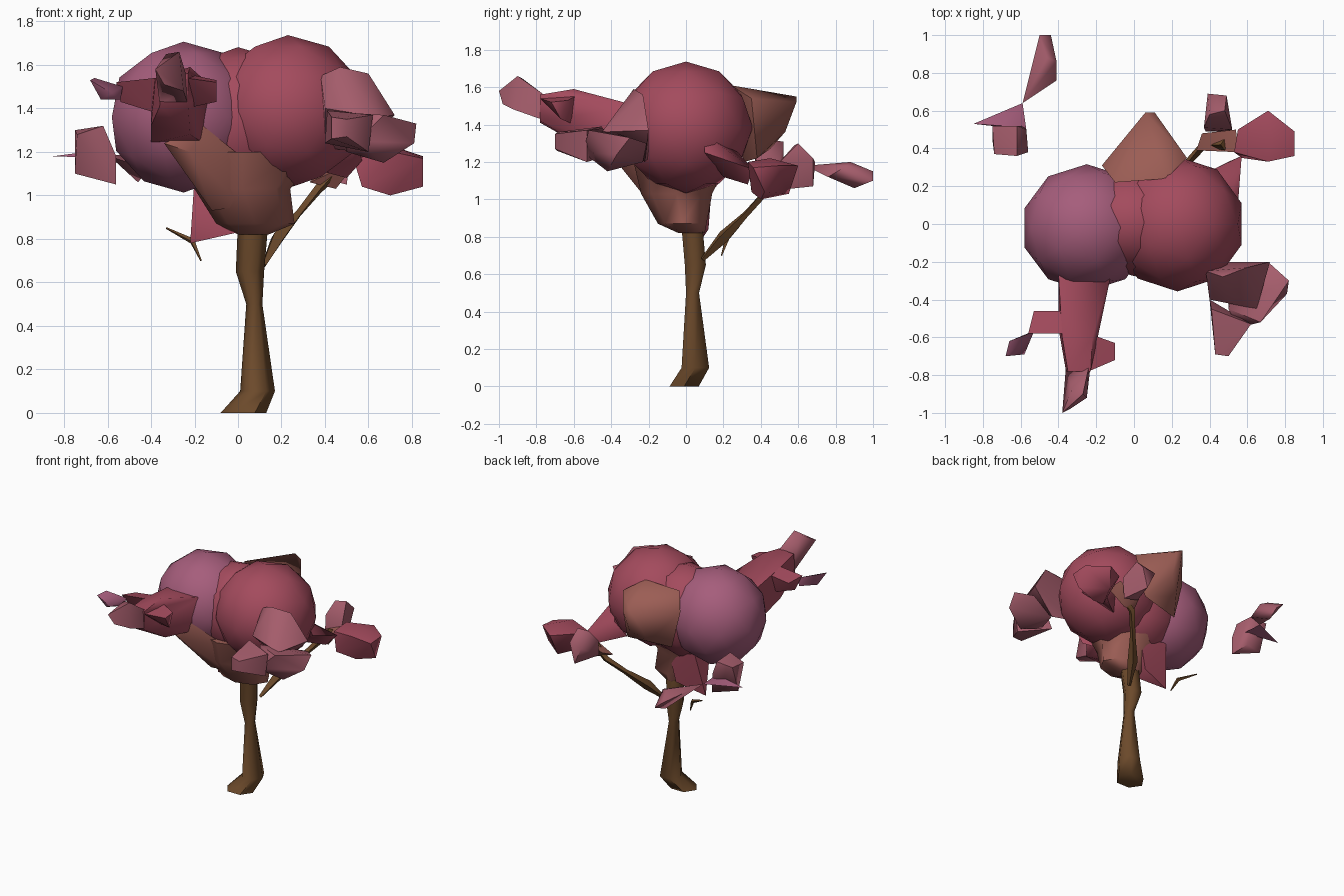
import bpy, bmesh, math
from mathutils import Vector

COLORS = {
    "bark": (0.15, 0.068, 0.024),
    "mauve": (0.38, 0.11, 0.20),
    "rose": (0.37, 0.07, 0.11),
    "pink": (0.38, 0.11, 0.15),
    "tan": (0.33, 0.11, 0.09),
}
MATS = {}
for key, c in COLORS.items():
    MATS[key] = bpy.data.materials.new(key)
    MATS[key].diffuse_color = (*c, 1)


def finish(name, bm, color, angle=65):
    bmesh.ops.recalc_face_normals(bm, faces=bm.faces)
    mesh = bpy.data.meshes.new(name)
    bm.to_mesh(mesh)
    bm.free()
    mesh.materials.append(MATS[color])
    ob = bpy.data.objects.new(name, mesh)
    bpy.context.collection.objects.link(ob)
    bpy.ops.object.select_all(action='DESELECT')
    ob.select_set(True)
    bpy.context.view_layer.objects.active = ob
    bpy.ops.object.shade_smooth_by_angle(angle=math.radians(angle))
    return ob


def hull(name, color, pts):
    """Faceted foliage chunk wrapped around a few points."""
    bm = bmesh.new()
    for p in pts:
        bm.verts.new(p)
    res = bmesh.ops.convex_hull(bm, input=bm.verts[:])
    junk = {g for g in res["geom_interior"] + res["geom_unused"] if isinstance(g, bmesh.types.BMVert)}
    bmesh.ops.delete(bm, geom=list(junk), context='VERTS')
    finish(name, bm, color)


def ball(name, color, center, radii):
    bm = bmesh.new()
    bmesh.ops.create_icosphere(bm, subdivisions=2, radius=1.02)
    for v in bm.verts:
        v.co = Vector(center) + Vector([a * b for a, b in zip(v.co, radii)])
    finish(name, bm, color)


def skin(name, color, rings):
    bm = bmesh.new()
    loops = [[bm.verts.new(p) for p in ring] for ring in rings]
    n = len(loops[0])
    for a, b in zip(loops, loops[1:]):
        for i in range(n):
            bm.faces.new((a[i], a[(i + 1) % n], b[(i + 1) % n], b[i]))
    bm.faces.new(loops[0])
    bm.faces.new(loops[-1])
    finish(name, bm, color)


def loft(name, color, sections, n=6):
    """Stacked level rings: (x, y, z, rx, ry)."""
    skin(name, color, [[(x + rx * math.cos(2 * math.pi * i / n),
                         y + ry * math.sin(2 * math.pi * i / n), z)
                        for i in range(n)] for x, y, z, rx, ry in sections])


def branch(name, color, path, n=4):
    """Tapered limb: (x, y, z, radius)."""
    pts = [Vector(p[:3]) for p in path]
    rings = []
    for k, p in enumerate(pts):
        d = pts[min(k + 1, len(pts) - 1)] - pts[max(k - 1, 0)]
        u = d.cross(Vector((0, 0, 1))).normalized()
        w = d.cross(u).normalized()
        r = path[k][3]
        rings.append([p + r * (u * math.cos(2 * math.pi * i / n) + w * math.sin(2 * math.pi * i / n))
                      for i in range(n)])
    skin(name, color, rings)


# Trunk and limbs
loft("trunk", "bark", [(0.025, -0.01, 0, 0.105, 0.09), (0.09, 0.05, 0.1, 0.08, 0.085),
                       (0.075, 0.035, 0.5, 0.037, 0.04), (0.055, 0.05, 0.65, 0.065, 0.065),
                       (0.07, 0.03, 0.88, 0.07, 0.065)])
branch("right_limb", "bark", [(0.12, 0.09, 0.68, 0.012), (0.18, 0.2, 0.80, 0.035),
                              (0.28, 0.32, 0.92, 0.018), (0.37, 0.42, 1.03, 0.022),
                              (0.48, 0.42, 1.14, 0.03)])
branch("left_limb", "bark", [(-0.17, 0.19, 0.7, 0.004), (-0.21, 0.22, 0.79, 0.014), (-0.33, 0.28, 0.85, 0.004)])

# Crown
loft("crown_base", "tan", [(0.07, 0.03, 0.82, 0.07, 0.07), (0.08, -0.02, 0.87, 0.18, 0.13),
                           (0.02, -0.05, 1.03, 0.22, 0.19), (0.02, -0.03, 1.2, 0.36, 0.25)], 8)
hull("crown_flap", "rose", [(-0.22, 0.08, 0.78), (0, 0.0, 0.83), (0, 0.12, 0.84), (-0.2, 0, 1.08),
                            (-0.17, 0.14, 1.1), (0.05, 0.13, 1.05)])
hull("crown_front_limb", "tan", [(-0.12, -0.15, 0.93), (0.02, -0.17, 0.95), (-0.2, -0.1, 1.05),
                                 (-0.22, -0.37, 1.2), (-0.34, -0.35, 1.24), (-0.16, -0.33, 1.32),
                                 (0.05, -0.2, 1.15)])
ball("crown_left", "mauve", (-0.25, -0.02, 1.36), (0.34, 0.33, 0.34))
ball("crown_right", "rose", (0.23, 0, 1.385), (0.35, 0.35, 0.345))
ball("crown_middle", "rose", (0, 0.01, 1.345), (0.32, 0.28, 0.33))
hull("crown_back_peak", "tan", [(0.06, 0.59, 1.55), (0.11, 0.59, 1.52), (-0.17, 0.31, 1.48), (-0.1, 0.22, 1.59),
                                (0.17, 0.24, 1.61), (0.28, 0.35, 1.54), (0.22, 0.38, 1.22), (-0.1, 0.31, 1.2),
                                (0.1, 0.53, 1.36), (0.0, 0.45, 1.27)])
hull("crown_right_spur", "rose", [(0.5, 0.1, 1.35), (0.55, 0.1, 1.25), (0.35, 0.2, 1.12), (0.57, 0.36, 1.16),
                                  (0.5, 0.33, 1.08), (0.4, 0.28, 1.25)])

# Front left cluster
hull("front_left_stem", "rose", [(-0.4, -0.26, 1.24), (-0.16, -0.26, 1.24), (-0.4, -0.26, 1.5),
                                 (-0.12, -0.26, 1.5), (-0.4, -0.55, 1.32), (-0.22, -0.55, 1.28),
                                 (-0.38, -0.6, 1.54), (-0.22, -0.6, 1.59), (-0.36, -0.78, 1.41),
                                 (-0.23, -0.78, 1.42), (-0.35, -0.78, 1.55), (-0.23, -0.78, 1.56)])
hull("front_left_tip", "pink", [(-0.38, -1, 1.58), (-0.34, -0.98, 1.51), (-0.25, -0.92, 1.48),
                                (-0.27, -0.9, 1.66), (-0.33, -0.88, 1.65), (-0.36, -0.75, 1.42),
                                (-0.23, -0.75, 1.42), (-0.24, -0.76, 1.56)])
hull("front_left_side", "rose", [(-0.53, -0.46, 1.5), (-0.56, -0.58, 1.52), (-0.54, -0.52, 1.43),
                                 (-0.38, -0.46, 1.52), (-0.38, -0.58, 1.54), (-0.38, -0.5, 1.38)])
hull("front_left_leaf", "mauve", [(-0.68, -0.7, 1.53), (-0.58, -0.69, 1.47), (-0.53, -0.57, 1.5),
                                  (-0.66, -0.62, 1.54), (-0.63, -0.66, 1.44), (-0.54, -0.57, 1.44)])
hull("front_left_knob", "rose", [(-0.24, -0.58, 1.56), (-0.1, -0.63, 1.53), (-0.1, -0.72, 1.52),
                                 (-0.1, -0.67, 1.43), (-0.24, -0.78, 1.54), (-0.24, -0.6, 1.4)])

# Front right cluster
hull("front_right_top", "pink", [(0.38, -0.25, 1.55), (0.47, -0.28, 1.59), (0.6, -0.23, 1.56),
                                 (0.72, -0.2, 1.37), (0.55, -0.22, 1.2), (0.4, -0.4, 1.4),
                                 (0.65, -0.45, 1.36), (0.4, -0.2, 1.22)])
hull("front_right_block", "pink", [(0.82, -0.3, 1.33), (0.81, -0.37, 1.24), (0.67, -0.52, 1.37),
                                   (0.67, -0.42, 1.15), (0.5, -0.4, 1.2), (0.55, -0.23, 1.2),
                                   (0.72, -0.21, 1.3), (0.5, -0.45, 1.38), (0.55, -0.55, 1.25)])
hull("front_right_tip", "pink", [(0.43, -0.69, 1.36), (0.5, -0.7, 1.35), (0.5, -0.7, 1.27),
                                 (0.43, -0.69, 1.26), (0.4, -0.4, 1.24), (0.6, -0.53, 1.2),
                                 (0.62, -0.53, 1.37), (0.41, -0.45, 1.39)])

# Back right cluster
hull("back_right_block", "rose", [(0.53, 0.38, 1.17), (0.57, 0.35, 1.04), (0.71, 0.33, 1.2),
                                  (0.85, 0.36, 1.17), (0.85, 0.49, 1.18), (0.85, 0.42, 1.04),
                                  (0.71, 0.6, 1.18), (0.55, 0.5, 1.2), (0.7, 0.4, 1.0),
                                  (0.68, 0.55, 1.03), (0.73, 0.45, 1.22)])
hull("back_right_bridge", "tan", [(0.33, 0.39, 1.06), (0.36, 0.48, 1.1), (0.55, 0.38, 1.16),
                                  (0.54, 0.5, 1.17), (0.45, 0.43, 1.03)])
hull("back_right_knob", "pink", [(0.37, 0.51, 1.2), (0.52, 0.5, 1.2), (0.39, 0.69, 1.2), (0.49, 0.68, 1.22),
                                 (0.4, 0.58, 1.29), (0.48, 0.6, 1.3), (0.38, 0.49, 1.08), (0.5, 0.49, 1.05),
                                 (0.45, 0.68, 1.07)])

# Back left cluster
hull("back_left_block", "pink", [(-0.75, 0.52, 1.3), (-0.74, 0.37, 1.28), (-0.62, 0.36, 1.32),
                                 (-0.56, 0.38, 1.18), (-0.57, 0.5, 1.2), (-0.75, 0.45, 1.1),
                                 (-0.56, 0.38, 1.05), (-0.58, 0.52, 1.07), (-0.62, 0.52, 1.31)])
hull("back_left_leaf", "mauve", [(-0.85, 0.53, 1.18), (-0.59, 0.64, 1.18), (-0.57, 0.5, 1.17),
                                 (-0.7, 0.52, 1.2)])
hull("back_left_pod", "pink", [(-0.59, 0.64, 1.18), (-0.5, 0.78, 1.16), (-0.41, 0.76, 1.12),
                               (-0.41, 0.86, 1.18), (-0.46, 0.88, 1.2), (-0.5, 1.0, 1.15),
                               (-0.44, 1.0, 1.1), (-0.46, 0.9, 1.06)])
